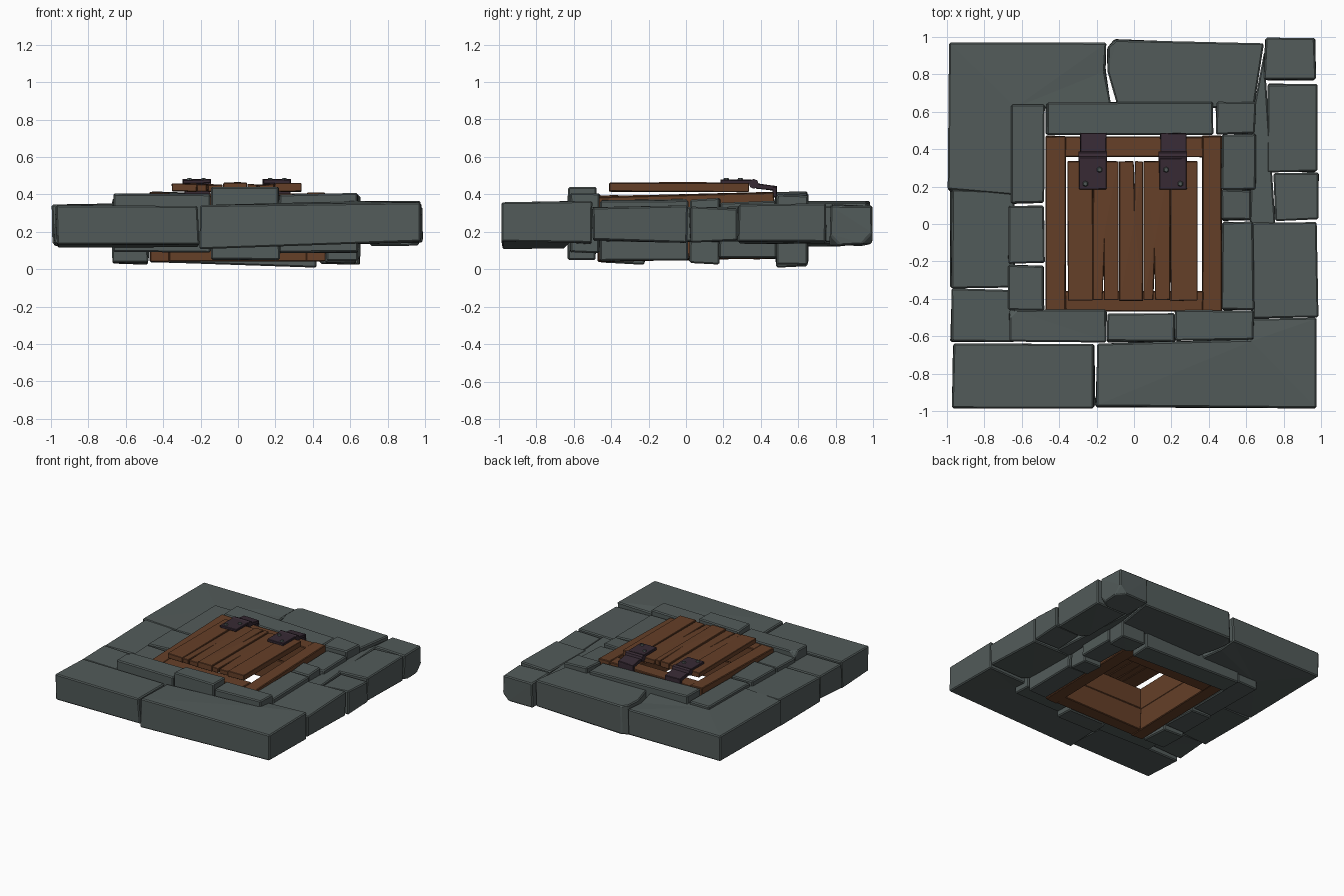
import bpy, bmesh, random
from mathutils import Vector

if "Cube" in bpy.data.objects:
    bpy.data.objects.remove(bpy.data.objects["Cube"])

random.seed(7)


def material(name, rgb):
    m = bpy.data.materials.new(name)
    m.diffuse_color = (*rgb, 1)
    m.use_nodes = True
    m.node_tree.nodes["Principled BSDF"].inputs["Base Color"].default_value = m.diffuse_color
    return m


STONE = material("grey_green_stone", (0.085, 0.105, 0.102))
WOOD = material("brown_wood", (0.13, 0.05, 0.021))
IRON = material("dark_purple_iron", (0.038, 0.023, 0.034))


def slab(name, outline, z0, z1, mat, rough=0.01, bevel=0.008, chips=0,
         tilt=(0, 0), chip_size=0.06):
    """Hand-cut block: an outline raised from z0 to z1, uneven, with worn edges.
    tilt = slope of the top and bottom along x and y."""
    bm = bmesh.new()
    r = lambda: random.uniform(-rough, rough)
    cx = sum(p[0] for p in outline) / len(outline)
    cy = sum(p[1] for p in outline) / len(outline)
    rings = []
    for z in (z0, z1):
        rings.append([bm.verts.new((x + r() * 0.7, y + r() * 0.7,
                      z + r() + tilt[0] * (x - cx) + tilt[1] * (y - cy)))
                      for x, y in outline])
    low, top = rings
    n = len(outline)
    bm.faces.new(low)
    bm.faces.new(top)
    for i in range(n):
        j = (i + 1) % n
        bm.faces.new((low[i], low[j], top[j], top[i]))
    bmesh.ops.recalc_face_normals(bm, faces=bm.faces)
    # broken corners
    if chips:
        bmesh.ops.bevel(bm, geom=random.sample(top + low, chips), offset=chip_size,
                        segments=1, affect='VERTICES', profile=0.5)
    if bevel:
        bmesh.ops.bevel(bm, geom=bm.edges[:], offset=bevel, segments=1,
                        affect='EDGES', profile=0.5, clamp_overlap=True)
    bmesh.ops.triangulate(bm, faces=[f for f in bm.faces if len(f.verts) > 4])
    me = bpy.data.meshes.new(name)
    bm.to_mesh(me)
    bm.free()
    me.materials.append(mat)
    ob = bpy.data.objects.new(name, me)
    bpy.context.collection.objects.link(ob)
    return ob


def rect(x0, x1, y0, y1):
    return [(x0, y0), (x1, y0), (x1, y1), (x0, y1)]


# Outer paving: large L-shaped corner stones
slab("paving_back_left", [(-0.99, 0.18), (-0.64, 0.16), (-0.63, 0.62), (-0.12, 0.62),
     (-0.15, 0.82), (-0.15, 0.97), (-0.99, 0.97)], 0.13, 0.35, STONE)
slab("paving_back", [(-0.09, 0.62), (0.64, 0.62), (0.69, 0.96), (-0.10, 0.99),
     (-0.14, 0.94), (-0.14, 0.82)], 0.13, 0.36, STONE)
slab("paving_front_right", [(-0.20, -0.98), (0.98, -0.98), (0.98, -0.50), (0.62, -0.50),
     (0.62, -0.62), (-0.20, -0.64)], 0.13, 0.35, STONE, tilt=(0.025, 0))

# Outer paving: plain stones (x0, x1, y0, y1, z0, z1, chips)
OUTER = [
    ("front_left", -0.97, -0.21, -0.98, -0.64, 0.125, 0.345, 0),
    ("left_middle", -0.98, -0.64, -0.34, 0.18, 0.13, 0.34, 0),
    ("left_front", -0.98, -0.64, -0.63, -0.35, 0.14, 0.335, 1),
    ("right_corner", 0.70, 0.97, 0.77, 0.99, 0.13, 0.34, 2),
    ("right_back", 0.71, 0.975, 0.28, 0.75, 0.14, 0.345, 1),
    ("right_middle", 0.75, 0.985, 0.02, 0.27, 0.15, 0.33, 0),
    ("right_front", 0.63, 0.98, -0.50, 0.01, 0.15, 0.335, 1),
]
for name, x0, x1, y0, y1, z0, z1, chips in OUTER:
    slab("paving_" + name, rect(x0, x1, y0, y1), z0, z1, STONE, chips=chips)

# Long splinter wedged between paving and inner ring
slab("paving_splinter", [(0.62, 0.02), (0.71, -0.21), (0.75, 0.02), (0.70, 0.92),
     (0.64, 0.62)], 0.15, 0.33, STONE)

# Inner ring of narrower, taller stones
INNER = [
    ("back", -0.47, 0.42, 0.48, 0.65, 0.025, 0.40, 0, -0.035),
    ("back_right", 0.44, 0.65, 0.48, 0.65, 0.03, 0.40, 1, 0),
    ("left_back", -0.66, -0.48, 0.11, 0.64, 0.06, 0.375, 0, 0),
    ("left_middle", -0.67, -0.48, -0.21, 0.10, 0.05, 0.38, 0, 0),
    ("left_front", -0.67, -0.48, -0.46, -0.22, 0.03, 0.37, 0, 0),
    ("front_left", -0.67, -0.15, -0.63, -0.46, 0.09, 0.40, 1, 0),
    ("front_middle", -0.14, 0.22, -0.63, -0.48, 0.05, 0.435, 1, 0),
    ("front_right", 0.22, 0.64, -0.62, -0.46, 0.09, 0.405, 0, 0),
    ("right_back", 0.47, 0.65, 0.18, 0.48, 0.06, 0.36, 1, 0),
    ("right_middle", 0.47, 0.63, 0.02, 0.18, 0.03, 0.375, 0, 0),
    ("right_front", 0.47, 0.64, -0.46, 0.01, 0.05, 0.37, 0, 0),
]
for name, x0, x1, y0, y1, z0, z1, chips, tx in INNER:
    slab("ring_stone_" + name, rect(x0, x1, y0, y1), z0, z1, STONE, rough=0.007,
         chips=chips, tilt=(tx, 0), chip_size=0.04)

# Wooden shaft lining: two stacked courses of boards around the opening
for course, z0, z1 in (("lower", 0.05, 0.225), ("upper", 0.225, 0.40)):
    for side, s in (("left", -1), ("right", 1)):
        slab(f"lining_{course}_{side}", rect(*sorted((s * 0.365, s * 0.47)), -0.47, 0.47),
             z0, z1, WOOD, rough=0.005, bevel=0.005, tilt=(0, 0.022))
    for side, s in (("front", -1), ("back", 1)):
        lift = 0.006 * s
        slab(f"lining_{course}_{side}", rect(-0.37, 0.37, *sorted((s * 0.36, s * 0.465))),
             z0 + lift, z1 + lift, WOOD, rough=0.005, bevel=0.005)

# Trapdoor lid: five planks, some with splits in the grain
EDGES = [-0.355, -0.22, -0.08, 0.05, 0.195, 0.34]
TOPS = [0.457, 0.452, 0.461, 0.453, 0.459]
for i, (a, b) in enumerate(zip(EDGES, EDGES[1:])):
    m = (a + b) / 2
    front, back = -0.41 + 0.004 * (i % 2), 0.335
    shape = rect(a + 0.001, b - 0.001, front, back)
    if i == 2:                                   # split from the back edge
        shape[3:3] = [(m + 0.022, back), (m + 0.016, 0.17), (m + 0.012, back)]
    elif i in (1, 3):                            # split from the front edge
        shape[1:1] = [(m - 0.02, front), (m - 0.012, front + 0.2), (m - 0.01, front)]
    slab(f"lid_plank_{i + 1}", shape, 0.415, TOPS[i], WOOD, rough=0.003, bevel=0.003)

# Iron hinges: lid leaf, knuckle, and a stepped-down leaf bent over the frame
for side, x in (("left", -0.22), ("right", 0.208)):
    w = 0.073
    slab(f"hinge_lid_leaf_{side}", rect(x - w, x + w, 0.185, 0.35), 0.458, 0.478,
         IRON, rough=0.002, bevel=0.003)
    bpy.ops.mesh.primitive_cylinder_add(vertices=8, radius=0.026, depth=2 * w + 0.006,
                                        location=(x, 0.362, 0.456), rotation=(0, 1.5708, 0))
    knuckle = bpy.context.object
    knuckle.name = f"hinge_knuckle_{side}"
    knuckle.data.materials.append(IRON)
    slab(f"hinge_frame_leaf_{side}", rect(x - w + 0.006, x + w, 0.375, 0.485), 0.425, 0.45,
         IRON, rough=0.003, bevel=0.003, tilt=(0, -0.12))
    slab(f"hinge_bent_end_{side}", rect(x - w + 0.006, x + w, 0.462, 0.485), 0.385, 0.44,
         IRON, rough=0.002, bevel=0.003)
    # rivets
    s = 1 if x > 0 else -1
    for k, (dx, y) in enumerate(((-0.036 * s, 0.29), (0.04 * s, 0.215))):
        bpy.ops.mesh.primitive_cone_add(vertices=6, radius1=0.018, radius2=0.011, depth=0.014,
                                        location=(x + dx, y, 0.481))
        rivet = bpy.context.object
        rivet.name = f"hinge_rivet_{side}_{k + 1}"
        rivet.data.materials.append(STONE)
